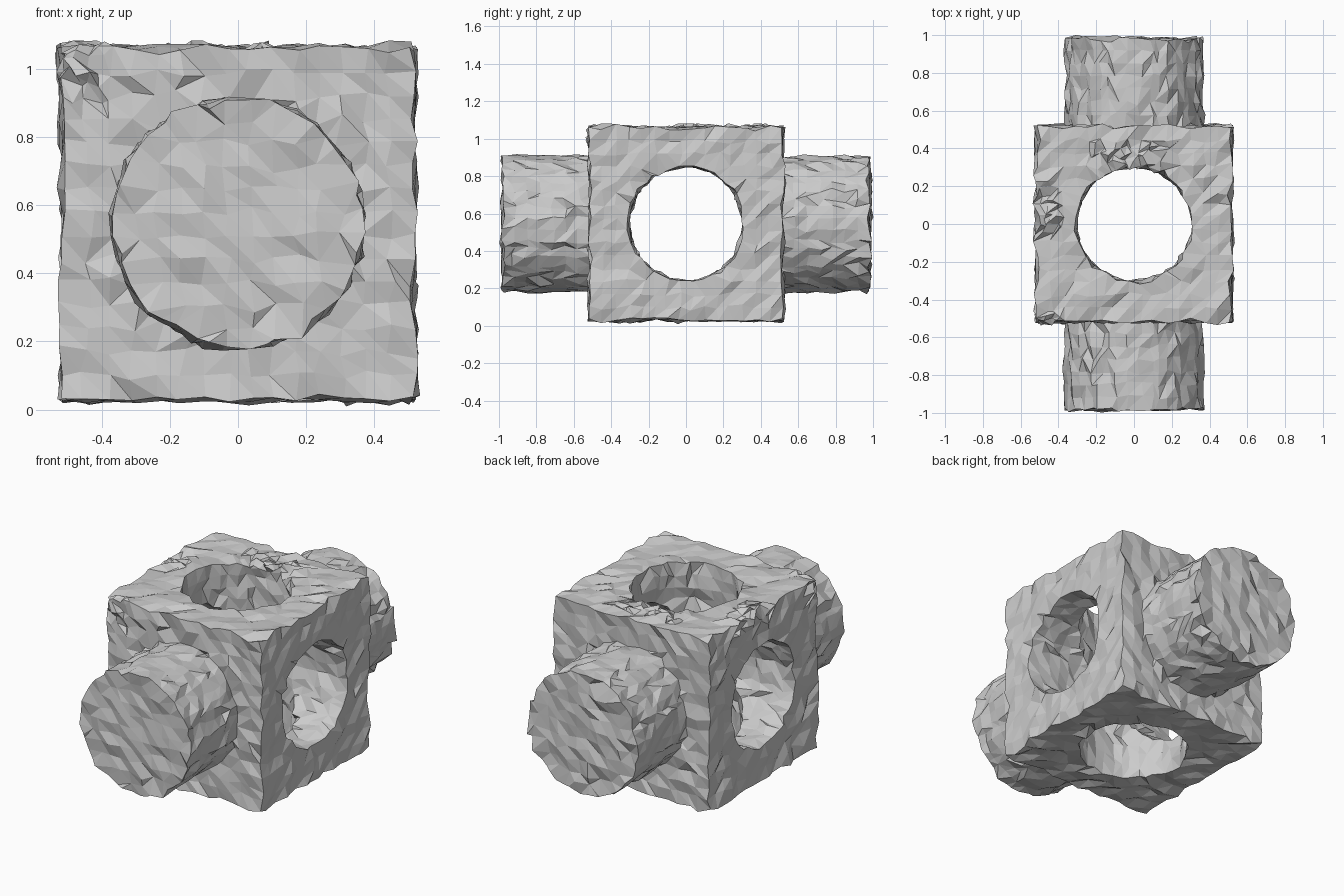
import bpy, bmesh, random
from math import pi
from mathutils import Vector

if "Cube" in bpy.data.objects:
    bpy.data.objects.remove(bpy.data.objects["Cube"])

random.seed(4)
CENTRE = Vector((0, 0, 0.545))


def cylinder(name, radius, depth, rot):
    bpy.ops.mesh.primitive_cylinder_add(vertices=64, radius=radius, depth=depth,
                                        location=CENTRE, rotation=rot)
    ob = bpy.context.object
    ob.name = name
    return ob


def boolean(target, other, operation):
    mod = target.modifiers.new(other.name, 'BOOLEAN')
    mod.operation, mod.object, mod.solver = operation, other, 'EXACT'
    other.hide_render = True
    other.hide_set(True)


# Cube body with a solid shaft along y and round bores along x and z
bpy.ops.mesh.primitive_cube_add(size=1.03, location=CENTRE)
block = bpy.context.object
block.name = "rough_block"
helpers = [cylinder("shaft", 0.363, 1.96, (pi / 2, 0, 0)),
           cylinder("side_bore", 0.307, 3, (0, pi / 2, 0)),
           cylinder("vertical_bore", 0.307, 3, (0, 0, 0))]
for ob, op in zip(helpers, ('UNION', 'DIFFERENCE', 'DIFFERENCE')):
    boolean(block, ob, op)

# Even, sharp-edged faceting
remesh = block.modifiers.new("facets", 'REMESH')
remesh.mode, remesh.octree_depth, remesh.scale = 'SHARP', 5, 0.9
remesh.use_remove_disconnected = False

depsgraph = bpy.context.evaluated_depsgraph_get()
mesh = bpy.data.meshes.new_from_object(block.evaluated_get(depsgraph))
block.modifiers.clear()
block.data = mesh
for ob in helpers:
    bpy.data.objects.remove(ob)

bm = bmesh.new()
bm.from_mesh(mesh)
bmesh.ops.triangulate(bm, faces=bm.faces[:])

# Denser, rougher worn patches on the top face and its left edge
patches = [((-0.02, 0.35, 0.53), (0.2, 0.07, 0.06)),
           ((-0.46, 0.09, 0.53), (0.07, 0.15, 0.06)),
           ((-0.48, -0.48, 0.47), (0.08, 0.07, 0.12))]


def worn(p):
    return any(all(abs(p[i] - c[i]) < s[i] for i in range(3)) for c, s in patches)


offset = block.location - Vector((0, 0, 0))
shift = Vector((0, 0, CENTRE.z)) - offset
local = [e for e in bm.edges if worn((e.verts[0].co + e.verts[1].co) / 2 + shift)]
bmesh.ops.subdivide_edges(bm, edges=local, cuts=1)
bmesh.ops.triangulate(bm, faces=bm.faces[:])

# Random surface roughness
for v in bm.verts:
    sigma = 0.014 if worn(v.co) else 0.008
    v.co += Vector([max(-0.022, min(0.022, random.gauss(0, sigma))) for _ in range(3)])
for f in bm.faces:
    f.smooth = False
bmesh.ops.recalc_face_normals(bm, faces=bm.faces[:])
bm.to_mesh(mesh)
bm.free()
